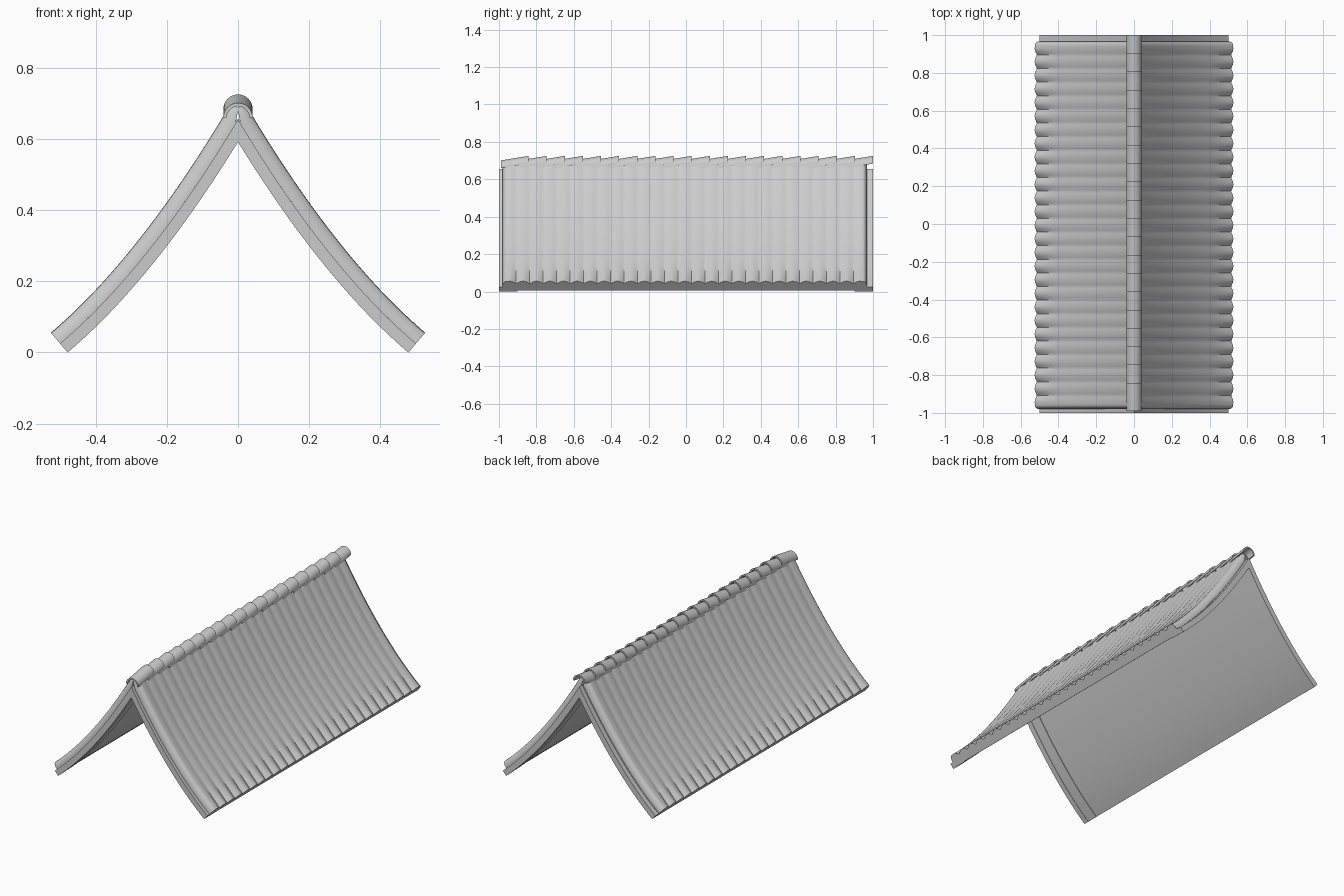
import bpy, bmesh, math

if "Cube" in bpy.data.objects:
    bpy.data.objects.remove(bpy.data.objects["Cube"])

def curve(x, d):
    """Point on the sagging roof line at x, offset d along its normal."""
    z = 0.655 - 1.67 * x + 0.82 * x * x
    s = -1.67 + 1.64 * x
    n = math.hypot(1, s)
    return x - s / n * d, z + d / n

def line(x0, d, n=20):
    return [curve(x0 + (0.5 - x0) * i / n, d) for i in range(n + 1)]

def finish(bm, name, angle=35):
    bmesh.ops.remove_doubles(bm, verts=bm.verts, dist=1e-5)
    bmesh.ops.recalc_face_normals(bm, faces=bm.faces)
    me = bpy.data.meshes.new(name)
    bm.to_mesh(me)
    bm.free()
    ob = bpy.data.objects.new(name, me)
    bpy.context.collection.objects.link(ob)
    bpy.ops.object.select_all(action='DESELECT')
    ob.select_set(True)
    bpy.context.view_layer.objects.active = ob
    bpy.ops.object.shade_smooth_by_angle(angle=math.radians(angle))
    return ob

def mirror(ob):
    m = ob.modifiers.new("mirror", 'MIRROR')
    m.use_axis = (True, False, False)

def slab(name, top, bottom, y0, y1):
    """Solid strip between two equal-length profiles."""
    bm = bmesh.new()
    rings = [[bm.verts.new((p[0], y, p[1])) for p in (a, b) for y in (y0, y1)]
             for a, b in zip(top, bottom)]
    for r in (rings[0], rings[-1]):
        bm.faces.new((r[0], r[1], r[3], r[2]))
    for r, s in zip(rings, rings[1:]):
        for i, j in ((0, 1), (1, 3), (3, 2), (2, 0)):
            bm.faces.new((r[i], r[j], s[j], s[i]))
    return finish(bm, name)

# Roof deck under the tiles, and gable boards at each end
mirror(slab("roof_deck", line(0, 0.002), line(0.024, -0.027), -0.97, 0.97))
for name, y0, y1 in (("front_gable_board", -1, -0.968), ("back_gable_board", 0.968, 1)):
    mirror(slab(name, line(0, 0), line(0.028, -0.033), y0, y1))
for name, y0, y1 in (("front_rafter", -0.97, -0.9), ("back_rafter", 0.9, 0.97)):
    mirror(slab(name, line(0, -0.005), line(0.0265, -0.031), y0, y1))

# Tile covering: ribs that deepen at the eave, rolled over at both ends
Y0, Y1, RIBS, SUB, ROLL = -0.98, 0.967, 27, 8, 0.025
def tile_height(y, t):
    rib = abs(math.sin(math.pi * RIBS * (y - Y0) / (Y1 - Y0)))
    amp = 0.004 + 0.014 * max(0, (t - 0.72) / 0.28) ** 1.5
    edge = min(y - Y0, Y1 - y)
    h = 0.04 - amp * (1 - rib)
    if edge < ROLL:
        e = 1 - edge / ROLL
        h = 0.014 + 0.026 * math.sqrt(max(0, 1 - e * e))
    return h

bm = bmesh.new()
N = 24
rows = []
ys = [Y0 + (Y1 - Y0) * j / (RIBS * SUB) for j in range(RIBS * SUB + 1)]
for j, y in enumerate([Y0] + ys + [Y1]):
    flat = j == 0 or j == len(ys) + 1
    row = []
    for i in range(N + 2):
        t = min(i, N) / N
        d = 0 if flat or i == N + 1 else tile_height(y, t)
        x, z = curve(-0.015 + 0.515 * t, d)
        row.append(bm.verts.new((max(x, 0), y, z)))
    rows.append(row)
for a, b in zip(rows, rows[1:]):
    for i in range(N + 1):
        bm.faces.new((a[i], a[i + 1], b[i + 1], b[i]))
mirror(finish(bm, "roof_tiles", 40))

# Overlapping half-round ridge caps, each tilted up toward the back
bm = bmesh.new()
SEG, R, T = 16, 0.041, 0.009
rings = []
for k in range(SEG + 1):
    a = math.pi * k / SEG
    rings.append([bm.verts.new((r * math.cos(a), y, cz + r * math.sin(a)))
                  for r, y, cz in ((R, -0.99, 0.66), (R, -0.842, 0.684),
                                   (R - T, -0.842, 0.684), (R - T, -0.99, 0.66))])
for r, s in zip(rings, rings[1:]):
    for i in range(4):
        j = (i + 1) % 4
        bm.faces.new((r[i], r[j], s[j], s[i]))
bm.faces.new(rings[0])
bm.faces.new(rings[-1])
caps = finish(bm, "ridge_caps")
arr = caps.modifiers.new("row", 'ARRAY')
arr.count = 20
arr.use_relative_offset = False
arr.use_constant_offset = True
arr.constant_offset_displace = (0, 1.842 / 19, 0)
